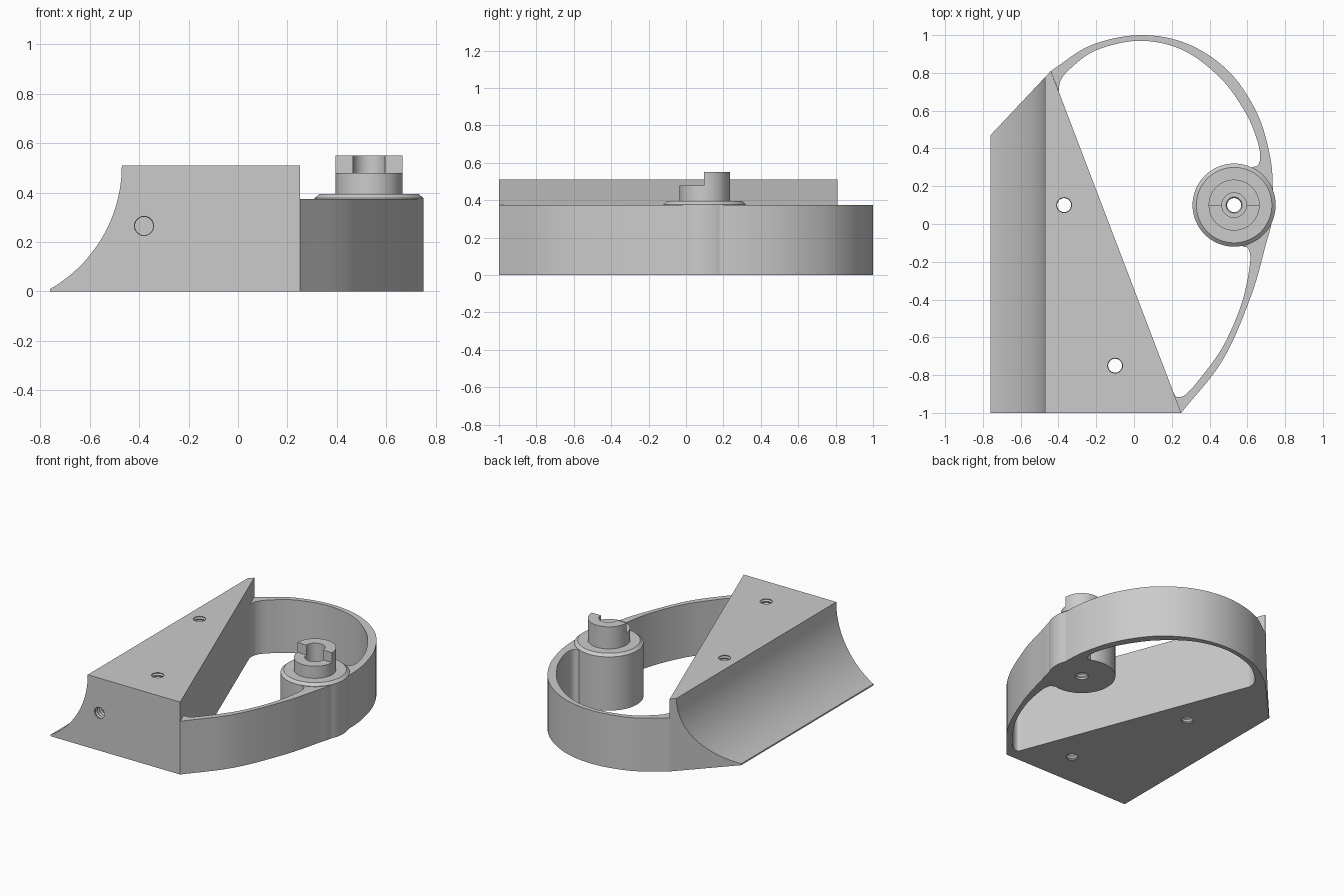
import bpy, bmesh, math
from mathutils import Vector, Matrix

cube = bpy.data.objects.get("Cube")
if cube:
    bpy.data.objects.remove(cube, do_unlink=True)

grey = bpy.data.materials.new("plain grey")
grey.use_nodes = True
COLOUR = (0.6, 0.6, 0.6, 1)
grey.diffuse_color = COLOUR
grey.node_tree.nodes["Principled BSDF"].inputs["Base Color"].default_value = COLOUR


def finish(name, bm):
    bmesh.ops.recalc_face_normals(bm, faces=bm.faces)
    mesh = bpy.data.meshes.new(name)
    bm.to_mesh(mesh)
    bm.free()
    mesh.materials.append(grey)
    obj = bpy.data.objects.new(name, mesh)
    bpy.context.collection.objects.link(obj)
    return obj


def prism(points, offset):
    """Extrude a flat outline by an offset."""
    bm = bmesh.new()
    face = bm.faces.new([bm.verts.new(p) for p in points])
    out = bmesh.ops.extrude_face_region(bm, geom=[face])
    moved = [v for v in out["geom"] if isinstance(v, bmesh.types.BMVert)]
    bmesh.ops.translate(bm, vec=offset, verts=moved)
    return bm


def lathe(profile, steps):
    """Spin a closed radius-height profile around the z axis."""
    bm = bmesh.new()
    rings = []
    for i in range(steps):
        a = 2 * math.pi * i / steps
        rings.append([bm.verts.new((r * math.cos(a), r * math.sin(a), z)) for r, z in profile])
    for i in range(steps):
        a, b = rings[i], rings[(i + 1) % steps]
        for j in range(len(profile)):
            k = (j + 1) % len(profile)
            bm.faces.new((a[j], b[j], b[k], a[k]))
    return bm


def ribs(low, high, pitch=0.022, inner=0.037, outer=0.043):
    """Zigzag wall of a threaded bore."""
    n = int((high - low) / pitch) * 2
    return [(outer if i % 2 == 0 else inner, low + (high - low) * i / n) for i in range(n + 1)]


def spline(pts, steps=8):
    """Smooth curve through the given points."""
    p = [Vector(q) for q in pts]
    p = [2 * p[0] - p[1]] + p + [2 * p[-1] - p[-2]]
    curve = []
    for a, b, c, d in zip(p, p[1:], p[2:], p[3:]):
        for i in range(steps):
            t = i / steps
            curve.append(0.5 * (2 * b + (c - a) * t + (2 * a - 5 * b + 4 * c - d) * t ** 2
                                + (3 * b - a - 3 * c + d) * t ** 3))
    return curve + [p[-2]]


def cut(target, cutter):
    cutter.hide_render = True
    cutter.hide_viewport = True
    mod = target.modifiers.new(cutter.name, "BOOLEAN")
    mod.operation = "DIFFERENCE"
    mod.solver = "EXACT"
    mod.object = cutter


def bake(obj, angle=30):
    """Apply the cuts and shade the curved faces smooth."""
    bpy.ops.object.select_all(action="DESELECT")
    obj.select_set(True)
    bpy.context.view_layer.objects.active = obj
    for mod in list(obj.modifiers):
        bpy.ops.object.modifier_apply(modifier=mod.name)
    bpy.ops.object.shade_smooth_by_angle(angle=math.radians(angle))


# Wedge block: scooped profile swept along y, trimmed by two upright planes
HEIGHT, RADIUS, EDGE = 0.51, 0.576, -0.47
profile = [(0.3, -1, HEIGHT), (0.3, -1, 0), (-0.76, -1, 0)]
for i in range(25):
    a = math.radians(-60.2 * (1 - i / 24))
    profile.append((EDGE - RADIUS + RADIUS * math.cos(a), -1, HEIGHT + RADIUS * math.sin(a)))
bm = prism(profile, (0, 1.9, 0))
for point, normal in (((0.25, -1, 0), (1.81, 0.69, 0)), ((-0.44, 0.81, 0), (-0.34, 0.32, 0))):
    geom = bm.verts[:] + bm.edges[:] + bm.faces[:]
    res = bmesh.ops.bisect_plane(bm, geom=geom, plane_co=point, plane_no=normal, clear_outer=True)
    rim = [e for e in res["geom_cut"] if isinstance(e, bmesh.types.BMEdge)]
    bmesh.ops.contextual_create(bm, geom=rim)
block = finish("wedge_block", bm)

# Threaded holes: two upright through the block, one into its front
holes = [((-0.37, 0.10, -0.05), 0.62, 0), ((-0.10, -0.75, -0.05), 0.62, 0),
         ((-0.38, -1.03, 0.265), 0.35, -math.pi / 2)]
cutters = []
for i, (place, length, turn) in enumerate(holes):
    wall = ribs(0, length)
    bm = lathe([(0.0005, 0)] + wall + [(0.0005, length)], 24)
    bmesh.ops.remove_doubles(bm, verts=bm.verts, dist=0.002)
    bm.transform(Matrix.Translation(place) @ Matrix.Rotation(turn, 4, "X"))
    cutters.append(finish("hole_cutter_%d" % (i + 1), bm))
    cut(block, cutters[-1])
bake(block)

# Curved band from the tip of the block round to its front corner
outer = spline([(-0.44, 0.81), (-0.23, 0.945), (0.03, 1.0), (0.28, 0.955), (0.5, 0.81),
                (0.65, 0.59), (0.72, 0.36), (0.735, 0.18), (0.73, 0.02), (0.695, -0.12),
                (0.62, -0.38), (0.47, -0.72), (0.25, -1.0)])
inner = spline([(-0.397, 0.70), (-0.39, 0.755), (-0.34, 0.82), (-0.2, 0.92), (0.03, 0.97),
                (0.26, 0.92), (0.46, 0.77), (0.59, 0.59), (0.65, 0.45), (0.668, 0.36),
                (0.655, 0.31), (0.61, 0.28), (0.57, 0.1), (0.57, -0.1), (0.605, -0.13),
                (0.614, -0.21), (0.57, -0.42), (0.47, -0.65), (0.34, -0.83), (0.27, -0.905),
                (0.225, -0.915), (0.208, -0.89)])
outline = [(p.x, p.y, 0) for p in outer + inner[::-1]]
band = finish("curved_band", prism(outline, (0, 0, 0.375)))
bake(band)

# Round post with chamfered shoulder, shaft and stepped threaded bore
CENTRE = Vector((0.53, 0.10, 0))
post_profile = [(0.22, 0), (0.22, 0.378), (0.2, 0.395), (0.135, 0.395), (0.135, 0.55),
                (0.065, 0.55), (0.065, 0.42)] + ribs(0, 0.42)[::-1]
bm = lathe(post_profile, 64)
bm.transform(Matrix.Translation(CENTRE))
post = finish("round_post", bm)

# Front half of the shaft is cut down to leave a raised half-ring key
corners = [(0.3, -0.2, 0.48), (0.8, -0.2, 0.48), (0.8, 0.097, 0.48), (0.3, 0.097, 0.48)]
key_cutter = finish("key_cutter", prism(corners, (0, 0, 0.2)))
cut(post, key_cutter)
bake(post)

for helper in cutters + [key_cutter]:
    bpy.data.objects.remove(helper, do_unlink=True)
